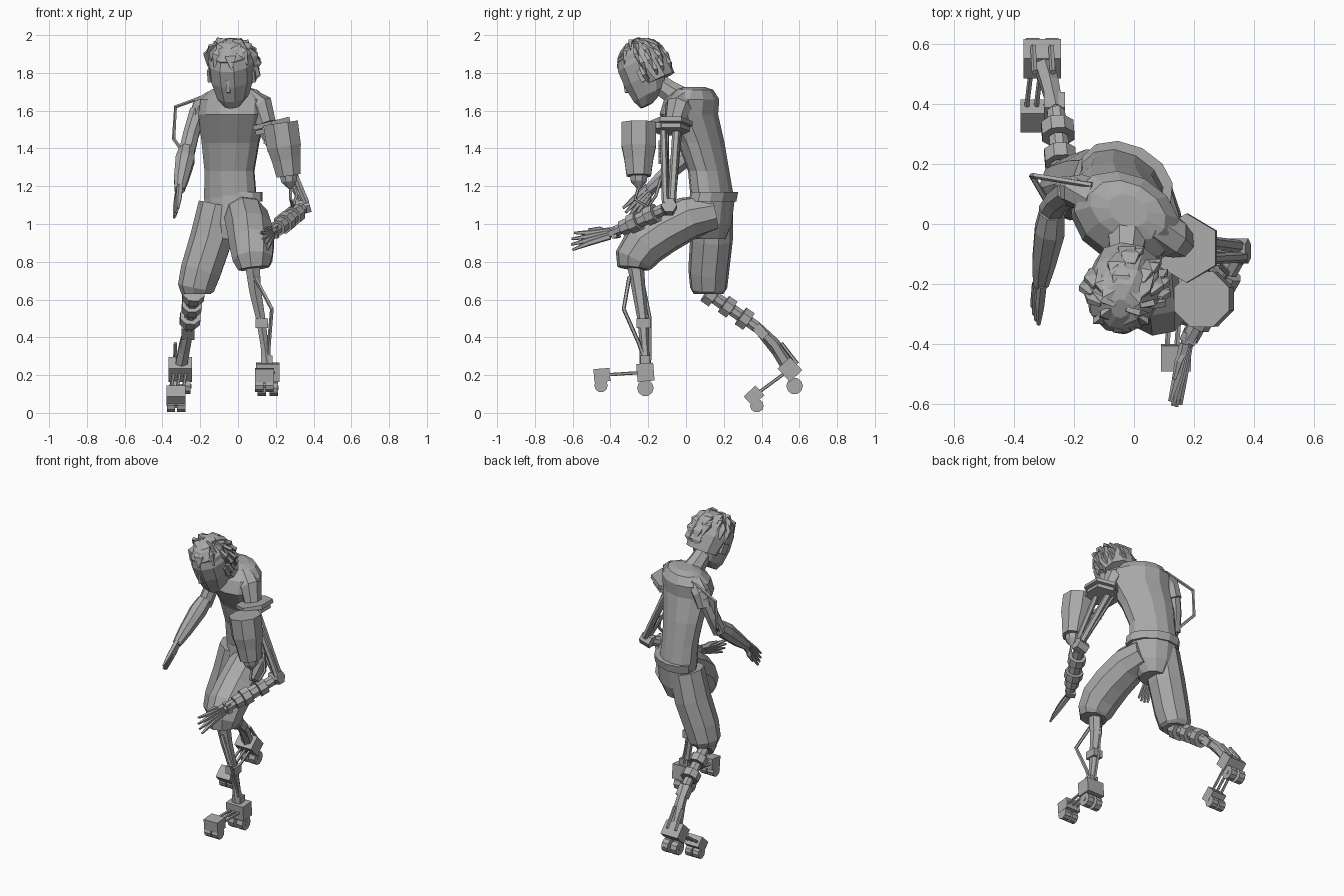
import bpy, bmesh, math, random
from mathutils import Vector, Matrix, Euler

random.seed(4)
cube = bpy.data.objects.get("Cube")
if cube:
    bpy.data.objects.remove(cube)

grey = bpy.data.materials.new("plain grey")
grey.use_nodes = True
COLOUR = (0.4, 0.4, 0.4, 1)
grey.diffuse_color = COLOUR
grey.node_tree.nodes["Principled BSDF"].inputs["Base Color"].default_value = COLOUR


def finish(name, bm):
    bmesh.ops.recalc_face_normals(bm, faces=bm.faces)
    mesh = bpy.data.meshes.new(name)
    bm.to_mesh(mesh)
    bm.free()
    mesh.materials.append(grey)
    ob = bpy.data.objects.new(name, mesh)
    bpy.context.collection.objects.link(ob)
    return ob


def skin(bm, rings):
    """Join rings of points with quads and close both ends."""
    loops = [[bm.verts.new(p) for p in ring] for ring in rings]
    n = len(loops[0])
    for a, b in zip(loops, loops[1:]):
        for i in range(n):
            bm.faces.new((a[i], a[(i + 1) % n], b[(i + 1) % n], b[i]))
    bm.faces.new(loops[0])
    bm.faces.new(loops[-1])


def tube(name, path, n=8, flat=1.0, bm=None):
    """Sweep a polygon along (x, y, z, radius) points."""
    own = bm is None
    bm = bm or bmesh.new()
    pts = [Vector(p[:3]) for p in path]
    span = (pts[-1] - pts[0]).normalized()
    ref = Vector((1, 0, 0)) if abs(span.x) < 0.75 else Vector((0, 0, 1))
    rings = []
    for i, p in enumerate(pts):
        t = (pts[min(i + 1, len(pts) - 1)] - pts[max(i - 1, 0)]).normalized()
        v = t.cross(ref).normalized()
        u = v.cross(t)
        r = path[i][3]
        rings.append([p + u * r * math.cos(a) + v * r * flat * math.sin(a)
                      for a in (math.tau * (k + 0.5) / n for k in range(n))])
    skin(bm, rings)
    return finish(name, bm) if own else None


def rod(name, pts, r=0.01, n=5):
    return tube(name, [(*p, r) for p in pts], n)


def loft(name, rows, yaw, n=12, origin=None, pitch=0):
    """Stack oval rings given as (x, y, z, half width, half depth)."""
    turn = Euler((pitch, 0, yaw)).to_matrix()
    bm = bmesh.new()
    rings = []
    for x, y, z, w, d in rows:
        ring = [Vector((w * math.cos(a), d * math.sin(a), 0))
                for a in (math.tau * k / n for k in range(n))]
        c = Vector((x, y, z))
        if origin:
            c = Vector(origin) + turn @ c
        rings.append([c + turn @ p for p in ring])
    skin(bm, rings)
    return finish(name, bm)


def block(name, centre, size, rot=(0, 0, 0)):
    bm = bmesh.new()
    bmesh.ops.create_cube(bm, size=1, matrix=Matrix.LocRotScale(
        Vector(centre), Euler(rot), Vector(size)))
    return finish(name, bm)


def collars(name, a, b, radii, n=8):
    """Stack of short drums between two joints."""
    a, b = Vector(a), Vector(b)
    for i, r in enumerate(radii):
        p, q = a.lerp(b, i / len(radii)), a.lerp(b, (i + 0.92) / len(radii))
        rod(f"{name}_{i + 1}", (p, q), r, n)


# Torso, waistband and pelvis
YAW = -0.47
loft("torso", [(-.04, .14, 1.13, .15, .105), (-.045, .12, 1.28, .142, .1),
               (-.04, .08, 1.43, .165, .112), (-.03, .015, 1.58, .19, .145),
               (-.025, .03, 1.66, .185, .135), (-.02, .045, 1.71, .135, .09),
               (-.02, .045, 1.725, .07, .05)], YAW)
loft("waistband", [(-.025, .14, 1.12, .165, .115), (-.025, .15, 1.17, .165, .115)], YAW)
loft("pelvis", [(-.045, .12, .92, .08, .09), (-.035, .125, 1.0, .14, .11),
                (-.03, .14, 1.15, .15, .112)], YAW)
tube("neck", [(-.02, -.01, 1.65, .075), (-.025, -.09, 1.705, .06), (-.03, -.17, 1.76, .055)])

# Trouser legs with cuffs
tube("left_trouser", [(.02, .14, 1.06, .1), (.045, .01, 1.03, .118), (.065, -.12, .96, .122),
                      (.075, -.22, .89, .122), (.08, -.275, .81, .108), (.085, -.28, .765, .085)], 9)
tube("right_trouser", [(-.1, .14, 1.1, .11), (-.14, .135, .92, .115), (-.195, .12, .75, .11),
                       (-.22, .12, .66, .1), (-.22, .12, .63, .08)], 9)

# Head turned slightly to its right and looking down
HEAD, TURN, NOD = (-.035, -.22, 1.815), -0.18, 0.45
head_turn = Euler((NOD, 0, TURN)).to_matrix()


def on_head(x, y, z):
    return Vector(HEAD) + head_turn @ Vector((x, y, z))


loft("head", [(0, -.07, -.175, .045, .035), (0, -.03, -.13, .09, .095),
              (0, -.01, -.04, .118, .125), (0, 0, .05, .122, .132),
              (0, .01, .11, .1, .115), (0, .01, .15, .04, .05)], TURN, 10, HEAD, NOD)
loft("hair_cap", [(0, .05, -.08, .11, .088), (0, .025, .03, .127, .122),
                  (0, .01, .1, .112, .125), (0, .01, .145, .075, .085),
                  (0, .01, .165, .03, .035)], TURN, 10, HEAD, NOD)
tube("nose", [(*on_head(0, -.12, .0), .012), (*on_head(0, -.135, -.06), .016),
              (*on_head(0, -.105, -.075), .012)], 4)
for side in (-1, 1):
    block("left_ear" if side > 0 else "right_ear", on_head(side * .118, .0, -.03),
          (.02, .045, .065), (NOD, 0, TURN))

# Broad hair locks from the crown, kept off the face and the shaved right side
bm = bmesh.new()
for row in range(5):
    count = 6 + row * 2
    for k in range(count):
        az = math.tau * (k + random.uniform(-.3, .3)) / count
        polar = .15 + row * .36
        front, right = -math.sin(az), -math.cos(az)
        if front > .4 and row > 1 or right > .15 and row > 2 or front > .3 and row > 3:
            continue

        def spot(p, s):
            return on_head(.125 * s * math.sin(p) * math.cos(az),
                           .01 + .13 * s * math.sin(p) * math.sin(az),
                           .02 + .138 * s * math.cos(p))
        a, m = spot(polar, .97), spot(polar + .3, 1.04)
        tip = spot(polar + .65 + random.uniform(0, .2), random.uniform(1.02, 1.14))
        tube("lock", [(*a, .03), (*m, .042), (*tip, .003)], 4, .35, bm)
finish("hair_locks", bm)


# Hands: flat palm, four fingers and a thumb
def hand(name, wrist, aim, across, length, spread):
    w, d, c = Vector(wrist), Vector(aim).normalized(), Vector(across).normalized()
    bm = bmesh.new()
    for i in range(4):
        s = (i - 1.5) * .019
        knuckle = w + d * length * .5 + c * s
        tip = w + d * length * (1 - .05 * abs(i - 1.5)) + c * s * spread
        tube("finger", [(*(w + c * s * .6), .018), (*knuckle, .016), (*tip, .007)], 5, 1, bm)
    tube("thumb", [(*w, .014), (*(w + d * length * .3 - c * .04), .014),
                   (*(w + d * length * .58 - c * .05), .007)], 5, 1, bm)
    finish(name, bm)


# Natural right arm
tube("right_sleeve", [(-.13, .09, 1.65, .06), (-.19, .11, 1.62, .058), (-.22, .11, 1.54, .052)])
tube("right_upper_arm", [(-.21, .11, 1.6, .048), (-.25, .08, 1.47, .045), (-.275, .04, 1.36, .045)])
tube("right_forearm", [(-.272, .04, 1.39, .045), (-.28, -.02, 1.34, .054),
                       (-.3, -.13, 1.24, .042), (-.31, -.2, 1.18, .028)])
hand("right_hand", (-.31, -.19, 1.19), (-.02, -.13, -.15), (.25, -.7, .6), .19, 1.4)
rod("back_strap", [(-.14, .13, 1.69), (-.33, .16, 1.62), (-.34, .16, 1.45), (-.275, .05, 1.36)], .01)

# Mechanical left shoulder and canister
tube("left_sleeve", [(.05, -.01, 1.65, .075), (.12, -.04, 1.62, .072), (.15, -.06, 1.53, .055)])
for i, (z, r) in enumerate(((1.49, .1), (1.52, .115))):
    rod(f"shoulder_plate_{i + 1}", [(.18, -.08, z), (.174, -.08, z + .024)], r, 6)
block("canister_bracket", (.2, -.17, 1.51), (.1, .12, .03), (0, -.25, 0))
tube("canister", [(.225, -.25, 1.535, .1), (.243, -.25, 1.41, .098), (.255, -.25, 1.34, .082),
                  (.268, -.25, 1.255, .07)], 8)
tube("canister_tip", [(.268, -.25, 1.255, .05), (.271, -.25, 1.225, .045),
                      (.277, -.25, 1.185, .008)], 8)
rod("feed_hose", [(.277, -.25, 1.2), (.28, -.27, 1.13), (.29, -.2, 1.09), (.31, -.16, 1.15),
                  (.28, -.13, 1.25)], .009)

# Mechanical left arm
ELBOW = Vector((.35, -.09, 1.09))
for i, (dx, dy, r) in enumerate(((0, .03, .022), (.04, -.04, .018), (-.05, -.02, .01), (-.03, .05, .01))):
    rod(f"upper_arm_bar_{i + 1}", [(.16 + dx, -.08 + dy, 1.5), ELBOW + Vector((dx / 3, dy / 2, .02))], r, 6)
for i in range(3):
    block(f"arm_spring_{i + 1}", (.17 + i * .02, -.12, 1.42 - i * .04), (.07, .05, .018), (0, .4, 0))
rod("elbow_joint", [ELBOW - Vector((.04, 0, .01)), ELBOW + Vector((.03, 0, .01))], .042, 6)
WRIST = Vector((.175, -.4, .95))
collars("forearm_drum", ELBOW.lerp(WRIST, .08), ELBOW.lerp(WRIST, .95), (.034, .054, .042, .056, .044, .03))
rod("forearm_core", [ELBOW, WRIST], .024, 6)
hand("left_hand", WRIST, (-.04, -.21, -.045), (.35, -.1, -.9), .22, 1.7)
block("wrist_guard", (.185, -.375, .955), (.055, .03, .06), (.25, 0, -.4))


# Wheeled feet: heel and toe boxes joined by rods
def wheels(name, x, y, z, r, gap):
    for i, s in enumerate((-1, 1)):
        rod(f"{name}_{i + 1}", [(x + s * gap - .022, y, z), (x + s * gap + .022, y, z)], r, 10)
    rod(name + "_axle", [(x - gap * 1.8, y, z), (x + gap * 1.8, y, z)], .014, 6)


def foot(side, heel, toe, tilt, heel_wheel, toe_wheel):
    block(side + "_heel_box", heel, (.125, .09, .095), (tilt, 0, 0))
    block(side + "_toe_box", toe, (.1, .085, .07), (tilt, 0, 0))
    wheels(side + "_heel_wheel", heel[0], *heel_wheel, .044, .032)
    wheels(side + "_toe_wheel", toe[0], *toe_wheel, .036, .027)
    for i, s in enumerate((-.032, 0, .032)):
        rod(f"{side}_foot_rod_{i + 1}", [(heel[0] + s, *heel[1:]), (toe[0] + s, *toe[1:])], .009, 5)


foot("left", (.158, -.215, .215), (.14, -.445, .2), .08, (-.215, .132), (-.45, .145))
foot("right", (-.305, .55, .23), (-.328, .36, .09), .75, (.575, .142), (.375, .038))

# Left shin
tube("left_shin", [(.075, -.27, .8, .045), (.09, -.25, .65, .036), (.12, -.23, .5, .028),
                   (.14, -.22, .36, .024), (.155, -.215, .25, .032)], 6)
block("left_shin_clamp", (.125, -.225, .475), (.065, .075, .05))
block("left_ankle", (.153, -.215, .28), (.06, .05, .05))
rod("left_shin_cable", [(.09, -.3, .72), (.18, -.33, .55), (.165, -.25, .37), (.16, -.215, .27)], .011)
rod("left_shin_strut", [(.06, -.24, .75), (.115, -.19, .5), (.15, -.19, .28)], .009)

# Right shin
KNEE, MID, ANKLE = (-.235, .11, .64), (-.26, .38, .45), (-.3, .53, .26)
rod("right_shin_core", [KNEE, MID, ANKLE], .026, 6)
collars("right_shin_drum", KNEE, MID, (.062, .036, .056, .034, .058, .032))
block("right_shin_clamp", (-.265, .395, .43), (.07, .05, .075), (.75, 0, 0))
tube("right_lower_shin", [(*MID, .028), (-.28, .465, .365, .034), (*ANKLE, .036)], 6)
for i, s in enumerate((-.03, .03)):
    rod(f"right_ankle_strut_{i + 1}", [(-.3 + s, .505, .37), (-.305 + s, .59, .26)], .01)
